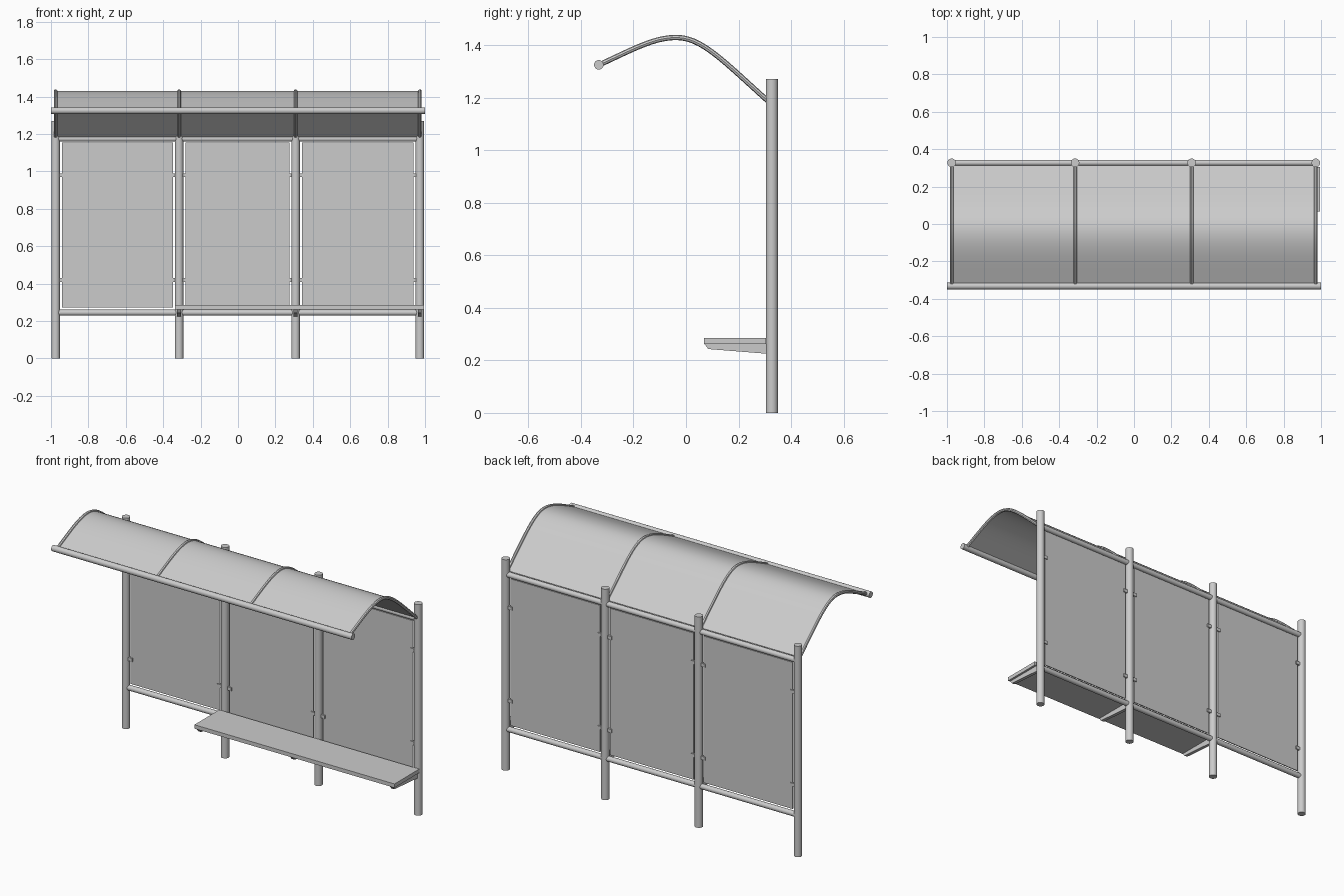
import bpy
from mathutils import Vector
from mathutils.geometry import interpolate_bezier

cube = bpy.data.objects.get("Cube")
if cube:
    bpy.data.objects.remove(cube, do_unlink=True)

grey = bpy.data.materials.new("plain grey")
grey.use_nodes = True
colour = (0.6, 0.6, 0.6, 1)
grey.diffuse_color = colour
grey.node_tree.nodes["Principled BSDF"].inputs["Base Color"].default_value = colour

POSTS = [-0.975, -0.315, 0.308, 0.972]
BACK = 0.327


def finish(obj, name):
    obj.name = name
    obj.data.materials.append(grey)
    bpy.ops.object.select_all(action="DESELECT")
    obj.select_set(True)
    bpy.context.view_layer.objects.active = obj
    bpy.ops.object.shade_smooth_by_angle()
    return obj


def rod(name, a, b, radius):
    a, b = Vector(a), Vector(b)
    bpy.ops.mesh.primitive_cylinder_add(
        vertices=20, radius=radius, depth=(b - a).length, location=(a + b) / 2,
        rotation=(b - a).to_track_quat("Z", "Y").to_euler())
    return finish(bpy.context.object, name)


def box(name, low, high):
    low, high = Vector(low), Vector(high)
    bpy.ops.mesh.primitive_cube_add(size=1, location=(low + high) / 2)
    bpy.context.object.scale = high - low
    return finish(bpy.context.object, name)


def extrude_profile(name, profile, x0, x1):
    """Closed (y, z) outline extruded along x."""
    n = len(profile)
    verts = [(x, y, z) for x in (x0, x1) for y, z in profile]
    faces = [(i, (i + 1) % n, (i + 1) % n + n, i + n) for i in range(n)]
    faces += [tuple(reversed(range(n))), tuple(range(n, 2 * n))]
    mesh = bpy.data.meshes.new(name)
    mesh.from_pydata(verts, [], faces)
    obj = bpy.data.objects.new(name, mesh)
    bpy.context.collection.objects.link(obj)
    return finish(obj, name)


# Roof arc shared by the sheet and the ribs
arc_front = [Vector(p) for p in ((0, -0.33, 1.325), (0, -0.2, 1.385),
                                 (0, -0.12, 1.43), (0, -0.035, 1.429))]
arc_back = [Vector(p) for p in ((0, -0.035, 1.429), (0, 0.06, 1.428),
                                (0, 0.14, 1.342), (0, 0.312, 1.187))]
arc = interpolate_bezier(*arc_front, 12) + interpolate_bezier(*arc_back, 14)[1:]

# Roof sheet
half = 0.002
outline = [(p.y, p.z + half) for p in arc] + [(p.y, p.z - half) for p in reversed(arc)]
extrude_profile("roof_sheet", outline, POSTS[3], POSTS[0])

# Posts, roof ribs
for i, x in enumerate(POSTS, 1):
    rod(f"post_{i}", (x, BACK, 0), (x, BACK, 1.27), 0.023)
    curve = bpy.data.curves.new(f"roof_rib_{i}", "CURVE")
    curve.dimensions = "3D"
    curve.bevel_depth = 0.01
    curve.bevel_resolution = 2
    curve.use_fill_caps = True
    spline = curve.splines.new("POLY")
    spline.points.add(len(arc) - 1)
    for point, p in zip(spline.points, arc):
        point.co = (x, p.y, p.z, 1)
    rib = bpy.data.objects.new(f"roof_rib_{i}", curve)
    bpy.context.collection.objects.link(rib)
    bpy.ops.object.select_all(action="DESELECT")
    rib.select_set(True)
    bpy.context.view_layer.objects.active = rib
    bpy.ops.object.convert(target="MESH")
    finish(bpy.context.object, f"roof_rib_{i}")

# Front gutter rod and back rails
rod("front_roof_rod", (-1, -0.332, 1.325), (1, -0.332, 1.325), 0.018)
for name, z in (("lower_rail", 0.245), ("upper_rail", 1.175)):
    rod(name, (POSTS[0], BACK, z), (POSTS[3], BACK, z), 0.016)

# Back panels with their clips
for i, (left, right) in enumerate(zip(POSTS, POSTS[1:]), 1):
    x0, x1 = left + 0.033, right - 0.033
    box(f"back_panel_{i}", (x0, BACK - 0.003, 0.272), (x1, BACK + 0.003, 1.155))
    for x in (x0, x1):
        for z in (0.42, 0.98):
            box("panel_clip", (x - 0.014, BACK - 0.009, z - 0.01),
                (x + 0.014, BACK + 0.009, z + 0.01))

# Bench seat and its tapered brackets
box("bench_seat", (-0.338, 0.068, 0.262), (0.995, 0.304, 0.285))
wedge = [(0.07, 0.263), (0.085, 0.243), (0.31, 0.225), (0.31, 0.263)]
for x in POSTS[1:]:
    extrude_profile("bench_bracket", wedge, x + 0.01, x - 0.01)
